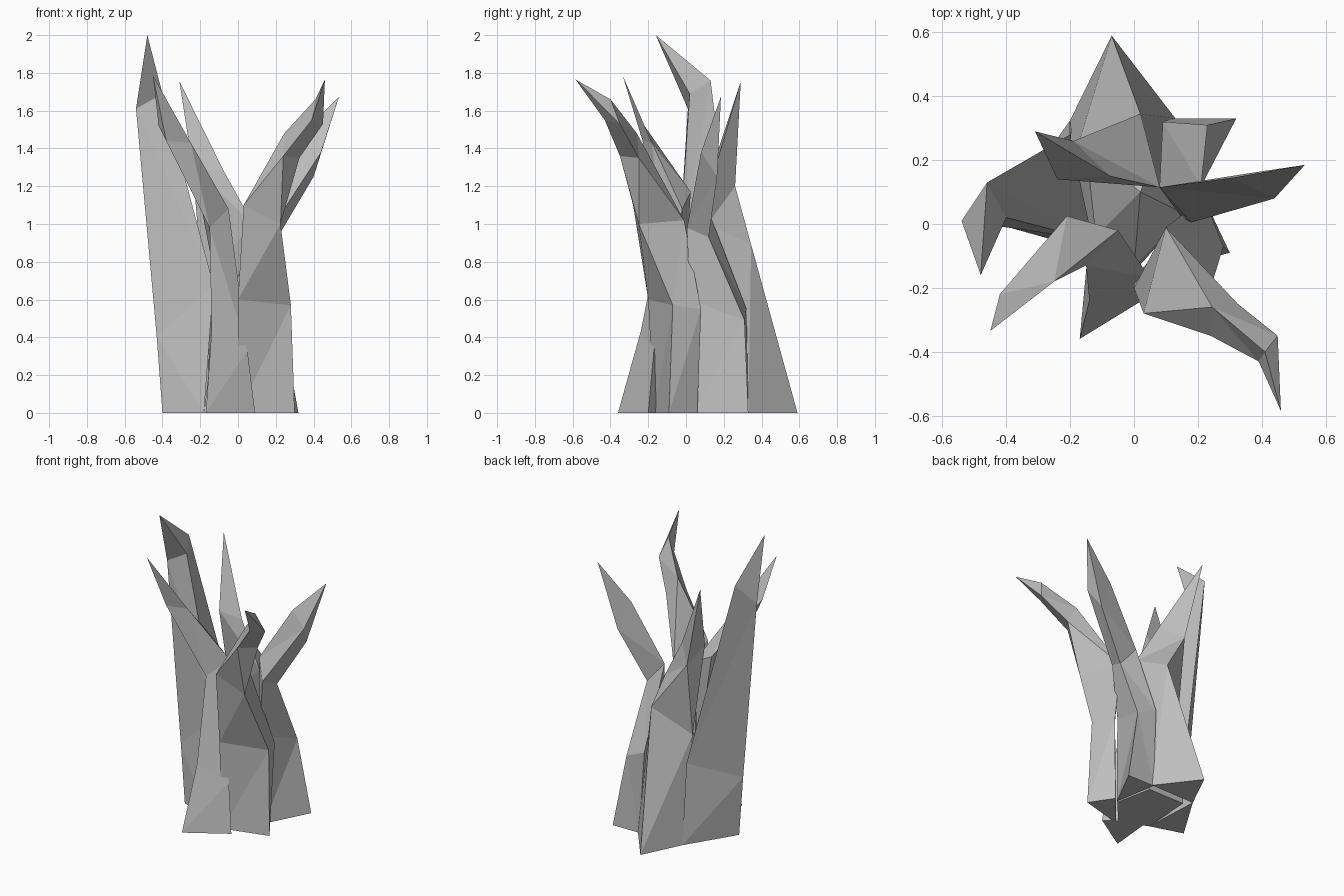
import bpy
import bmesh

default_cube = bpy.data.objects.get("Cube")
if default_cube:
    bpy.data.objects.remove(default_cube, do_unlink=True)


def make_material(name, colour):
    material = bpy.data.materials.new(name)
    material.use_nodes = True
    material.diffuse_color = colour
    material.node_tree.nodes["Principled BSDF"].inputs["Base Color"].default_value = colour
    return material


grey_wood = make_material("grey wood", (0.52, 0.52, 0.52, 1))


def make_splinter(name, sections, tip):
    """Loft matching sections from the ground up and close them in a point."""
    mesh = bpy.data.meshes.new(name)
    bm = bmesh.new()
    rings = [[bm.verts.new(point) for point in section] for section in sections]
    sides = len(rings[0])
    bm.faces.new(rings[0])
    for lower, upper in zip(rings, rings[1:]):
        for side in range(sides):
            following = (side + 1) % sides
            bm.faces.new((lower[side], lower[following], upper[following], upper[side]))
    apex = bm.verts.new(tip)
    for side in range(sides):
        bm.faces.new((rings[-1][side], rings[-1][(side + 1) % sides], apex))
    bmesh.ops.triangulate(bm, faces=bm.faces[:], quad_method="SHORT_EDGE")
    bmesh.ops.recalc_face_normals(bm, faces=bm.faces[:])
    bm.to_mesh(mesh)
    bm.free()
    mesh.materials.append(grey_wood)
    splinter = bpy.data.objects.new(name, mesh)
    bpy.context.collection.objects.link(splinter)
    return splinter


# Solid middle of the trunk, between the splinters
make_splinter("heartwood", [
    [(-.18, -.07, 0), (0, -.15, 0), (.16, .03, 0), (.11, .28, 0), (-.16, .28, 0)],
    [(-.12, -.04, .5), (0, -.14, .5), (.16, .03, .5), (.08, .25, .6), (-.15, .24, .55)],
], tip=(.02, .1, .75))

# Tallest splinter: broad slab on the model's right
make_splinter("tall_right_splinter", [
    [(-.4, 0, 0), (-.2, .325, 0), (-.18, -.07, 0)],
    [(-.43, 0, .4), (-.2, .28, .54), (-.13, -.05, .68)],
    [(-.54, .01, 1.61), (-.46, .13, 1.76), (-.4, .02, 1.69)],
], tip=(-.48, -.16, 2))

# Front root, bending toward the model's right
make_splinter("front_right_splinter", [
    [(-.17, -.36, 0), (.09, -.2, 0), (-.14, -.04, 0)],
    [(-.14, -.24, .43), (.05, -.17, .33), (-.07, -.02, .45)],
    [(-.15, -.13, .98), (-.05, -.02, 1.08), (-.21, .025, 1.17)],
    [(-.38, -.23, 1.44), (-.25, -.18, 1.43), (-.42, -.22, 1.52)],
], tip=(-.45, -.335, 1.785))

# Front splinter, bending toward the model's left
make_splinter("front_left_splinter", [
    [(0, -.17, 0), (.3, -.09, 0), (.2, .06, 0)],
    [(0, -.2, .6), (.28, -.07, .57), (.22, .08, .55)],
    [(.03, -.28, 1.1), (.225, -.25, 1), (.1, -.01, 1.02)],
    [(.24, -.35, 1.36), (.325, -.25, 1.35), (.245, -.26, 1.48)],
    [(.39, -.43, 1.55), (.45, -.35, 1.53), (.41, -.4, 1.66)],
], tip=(.46, -.585, 1.765))

# Left splinter, leaning outward
make_splinter("left_splinter", [
    [(.32, .33, 0), (.12, .33, 0), (.17, .04, 0)],
    [(.23, .31, .49), (.09, .32, .55), (.15, .02, .6)],
    [(.21, .12, .93), (.08, .115, 1.08), (.18, .005, .98)],
    [(.4, .165, 1.25), (.31, .145, 1.45), (.44, .08, 1.38)],
], tip=(.535, .185, 1.675))

# Back root rising to a thin splinter
make_splinter("back_splinter", [
    [(-.07, .59, 0), (.13, .33, 0), (-.2, .325, 0)],
    [(.02, .345, .89), (.08, .115, 1), (-.19, .2, .7)],
    [(-.19, .26, 1.2), (-.075, .15, 1.28), (-.24, .14, 1.3)],
], tip=(-.31, .29, 1.755))
